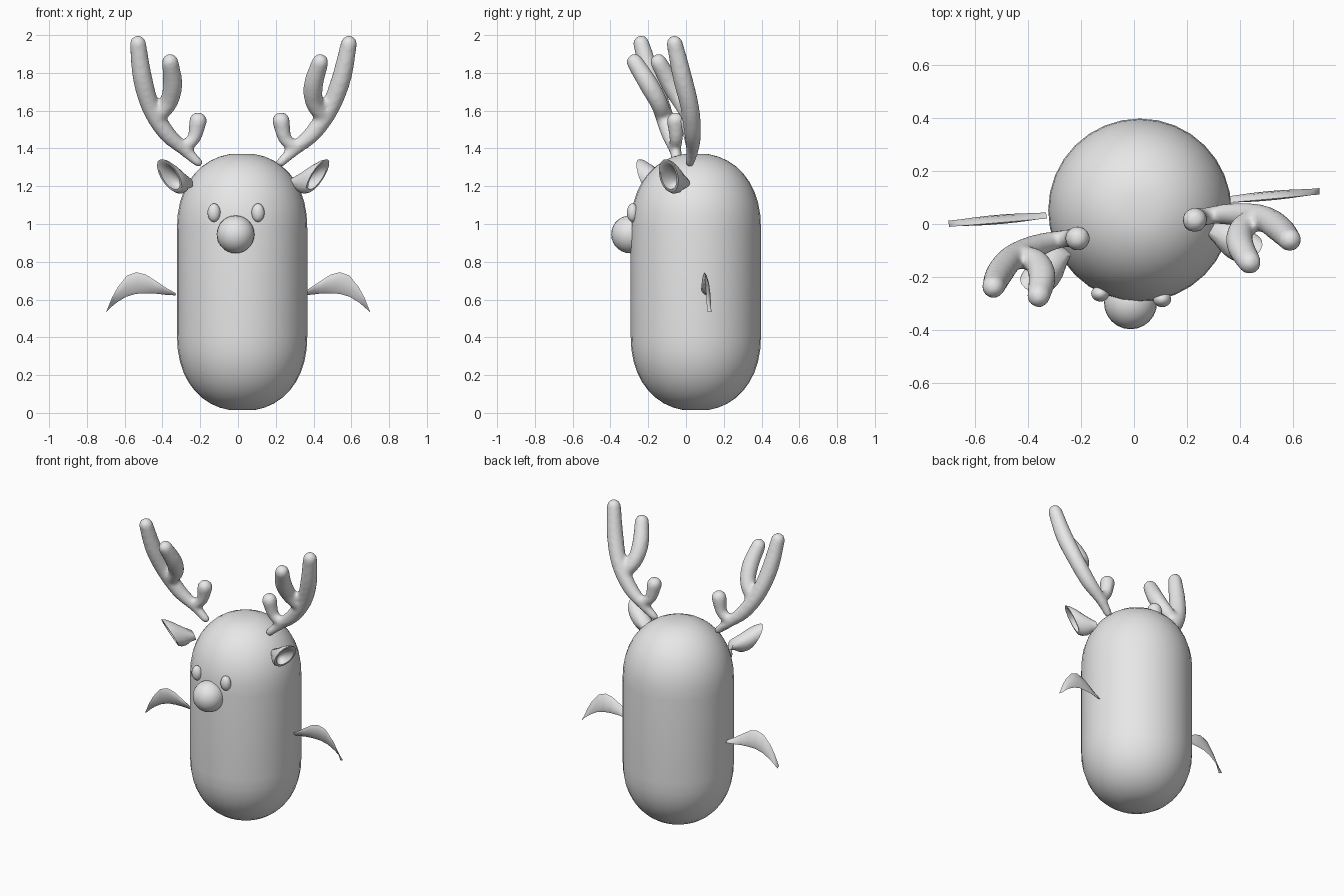
import bpy, bmesh, math
from mathutils import Vector, Matrix

if "Cube" in bpy.data.objects:
    bpy.data.objects.remove(bpy.data.objects["Cube"])

grey = bpy.data.materials.new("plain grey")
grey.diffuse_color = (0.8, 0.8, 0.8, 1)
grey.use_nodes = True
grey.node_tree.nodes["Principled BSDF"].inputs["Base Color"].default_value = grey.diffuse_color


def finish(bm, name, angle=40):
    bmesh.ops.recalc_face_normals(bm, faces=bm.faces[:])
    mesh = bpy.data.meshes.new(name)
    bm.to_mesh(mesh)
    bm.free()
    mesh.materials.append(grey)
    ob = bpy.data.objects.new(name, mesh)
    bpy.context.collection.objects.link(ob)
    bpy.ops.object.select_all(action='DESELECT')
    ob.select_set(True)
    bpy.context.view_layer.objects.active = ob
    bpy.ops.object.shade_smooth_by_angle(angle=math.radians(angle))
    return ob


def reflect(px, py, degrees):
    """Reflection across a vertical plane through (px, py), turned about z."""
    a = math.radians(degrees)
    n = Vector((math.cos(a), math.sin(a), 0))
    p = Vector((px, py, 0))
    return lambda v: v - 2 * (v - p).dot(n) * n


def same(v):
    return v


def loft(bm, rings):
    """Skin a list of equal-sized point rings and close both ends."""
    vs = [[bm.verts.new(p) for p in r] for r in rings]
    n = len(vs[0])
    for a, b in zip(vs, vs[1:]):
        for i in range(n):
            bm.faces.new((a[i], a[(i + 1) % n], b[(i + 1) % n], b[i]))
    bm.faces.new(vs[0][::-1])
    bm.faces.new(vs[-1])


def ellipse(c, a, b, n=16):
    return [c + a * math.cos(2 * math.pi * i / n) + b * math.sin(2 * math.pi * i / n)
            for i in range(n)]


def smooth_path(pts, steps=5):
    """Catmull-Rom through (x, y, z, radius) points."""
    p = [Vector(q) for q in pts]
    p = [2 * p[0] - p[1]] + p + [2 * p[-1] - p[-2]]
    out = []
    for i in range(1, len(p) - 2):
        a, b, c, d = p[i - 1:i + 3]
        for s in range(steps):
            t = s / steps
            out.append(0.5 * (2 * b + (c - a) * t + (2 * a - 5 * b + 4 * c - d) * t * t
                              + (3 * b - a - 3 * c + d) * t ** 3))
    return out + [p[-2]]


def tube(bm, pts, flip):
    """Round tube with domed ends along a path."""
    path = smooth_path(pts)
    rings = []
    for i, q in enumerate(path):
        c = q.to_3d()
        tan = (path[min(i + 1, len(path) - 1)].to_3d() - path[max(i - 1, 0)].to_3d()).normalized()
        a = tan.cross(Vector((0, 1, 0))).normalized()
        b = tan.cross(a)
        dome = [0]
        if i == 0:
            dome = [-80, -50, -25, 0]
        elif i == len(path) - 1:
            dome = [0, 25, 50, 80]
        for d in dome:
            s, k = math.sin(math.radians(d)) * q.w, math.cos(math.radians(d)) * q.w
            rings.append([flip(p) for p in ellipse(c + tan * s, a * k, b * k, 12)])
    loft(bm, rings)


# Body: upright rounded capsule
bm = bmesh.new()
R, CAP, BOTTOM, TOP, E = 0.345, 0.40, 0.01, 1.375, 2.2
dome = []
for i in range(1, 11):
    t = i / 10 * math.pi / 2
    dome.append((R * math.sin(t) ** (2 / E), CAP * (1 - math.cos(t) ** (2 / E))))
profile = [(r, BOTTOM + h) for r, h in dome] + [(r, TOP - h) for r, h in reversed(dome)]
loft(bm, [ellipse(Vector((0.022, 0.052, z)), Vector((r, 0, 0)), Vector((0, r, 0)), 32)
          for r, z in profile])
finish(bm, "body")


# Nose and eyes
def ball(name, centre, size):
    bm = bmesh.new()
    bmesh.ops.create_uvsphere(bm, u_segments=24, v_segments=14, radius=1,
                              matrix=Matrix.Translation(centre) @ Matrix.Diagonal((*size, 1)))
    finish(bm, name)


ball("nose", (-0.013, -0.296, 0.945), (0.1, 0.1, 0.1))
ball("left_eye", (-0.127, -0.262, 1.06), (0.034, 0.03, 0.049))
ball("right_eye", (0.106, -0.283, 1.06), (0.034, 0.03, 0.049))

head_flip = reflect(0.0075, -0.015, 9)
arm_flip = reflect(0.0, 0.065, 5)

# Antler branches: x, y, z, radius
BRANCHES = [
    [(.225, .02, 1.325, .025), (.30, .035, 1.395, .034), (.40, .035, 1.485, .046),
     (.49, .02, 1.62, .050), (.55, -.02, 1.78, .052), (.587, -.06, 1.955, .044)],
    [(.46, .025, 1.56, .042), (.405, -.02, 1.64, .048), (.40, -.08, 1.74, .052),
     (.435, -.145, 1.857, .045)],
    [(.31, .035, 1.405, .034), (.25, .025, 1.45, .036), (.228, .015, 1.545, .048)],
]

for side, flip in (("right", same), ("left", head_flip)):
    # Antler: branches fused into one soft form
    bm = bmesh.new()
    for pts in BRANCHES:
        tube(bm, pts, flip)
    ob = finish(bm, side + "_antler", 80)
    remesh = ob.modifiers.new("fuse", 'REMESH')
    remesh.mode = 'VOXEL'
    remesh.voxel_size = 0.012
    remesh.use_smooth_shade = True
    soft = ob.modifiers.new("soften", 'SMOOTH')
    soft.factor = 0.5
    soft.iterations = 6

    # Ear: hollow cup with a slanted oval rim
    bm = bmesh.new()
    base, rim = Vector((.295, -.01, 1.22)), Vector((.422, -.092, 1.255))
    a, b = Vector((.052, -.008, .085)), Vector((.03, .05, -.012))
    a0, b0 = Vector((.012, 0, .03)), Vector((.02, .03, -.005))
    rings = []
    # position along the axis, blend towards rim shape, scale
    for t, k, s in ((0, 0, 1), (.3, .25, 1.1), (.6, .65, 1.15), (.85, .92, 1.1), (1, 1, 1.03),
                    (1, 1, .85), (.8, .95, .72), (.6, .8, .5), (.5, .8, .2)):
        rings.append([flip(p) for p in ellipse(base.lerp(rim, t), a0.lerp(a, k) * s,
                                               b0.lerp(b, k) * s)])
    loft(bm, rings)
    finish(bm, side + "_ear", 50)

# Arms: thin drooping fins, each row is x, top z, bottom z
FIN = [(.33, .632, .622), (.38, .66, .625), (.44, .70, .632), (.49, .732, .633),
       (.54, .745, .63), (.59, .727, .615), (.64, .665, .585), (.67, .61, .56), (.698, .538, .533)]
for side, flip in (("right", same), ("left", arm_flip)):
    bm = bmesh.new()
    rings = []
    for x, top, low in FIN:
        y = .09 + (x - .33) * .09
        depth = .013 * math.sin(math.pi * (x - .31) / .40)
        lean = Vector((0, -.012, (top - low) / 2))
        rings.append([flip(p) for p in ellipse(Vector((x, y, (top + low) / 2)), lean,
                                               Vector((0, max(depth, .002), 0)), 8)])
    loft(bm, rings)
    finish(bm, side + "_arm", 60)
